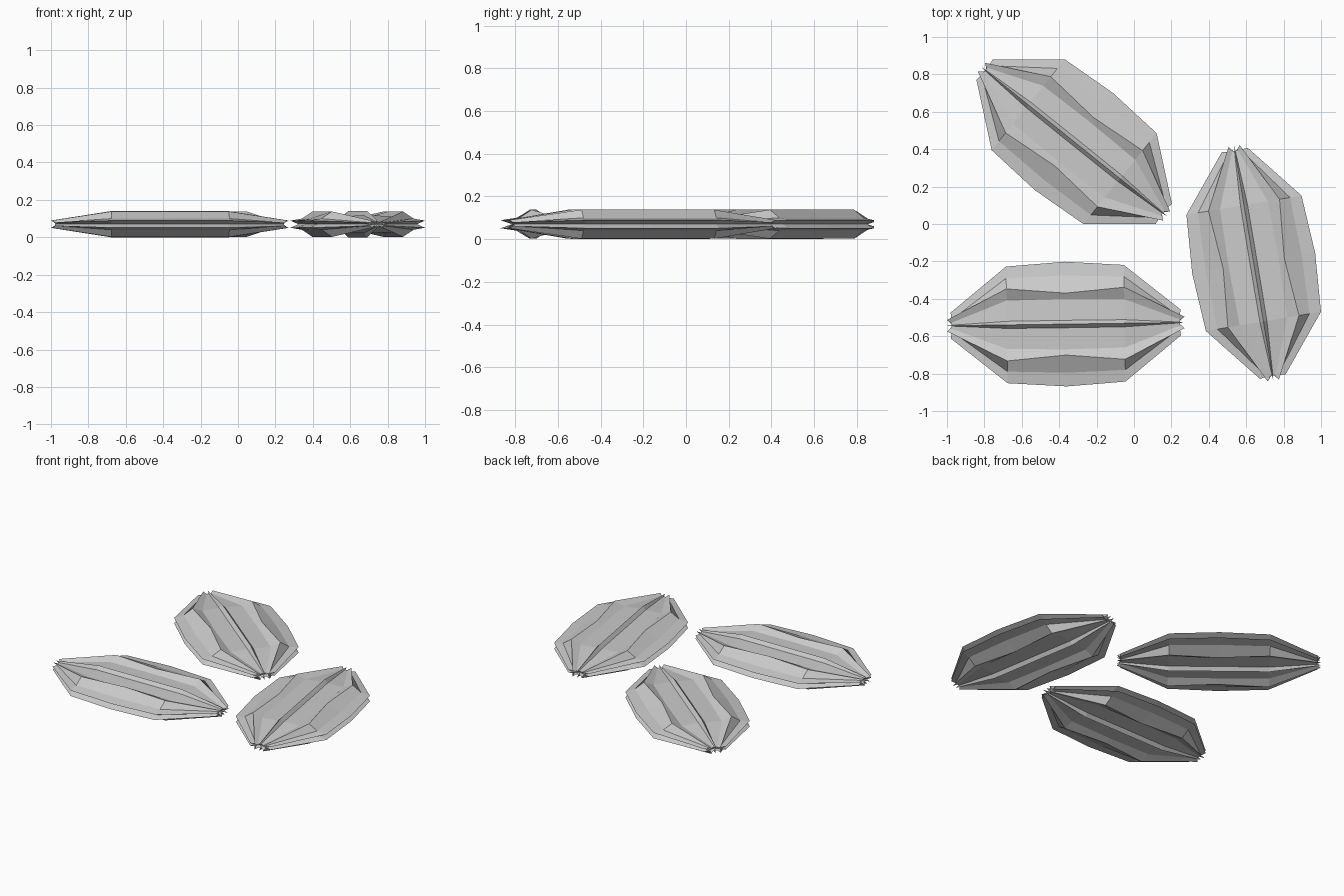
import bpy, bmesh
from math import radians
from mathutils import Matrix

if "Cube" in bpy.data.objects:
    bpy.data.objects.remove(bpy.data.objects["Cube"])

# One pale grey husk colour
husk = bpy.data.materials.new("pale_grey_husk")
husk.use_nodes = True
GREY = (0.6, 0.6, 0.6, 1)
husk.diffuse_color = GREY
husk.node_tree.nodes["Principled BSDF"].inputs["Base Color"].default_value = GREY

# Quarter cross-section from top ridge to side groove: (width, height, kind)
QUARTER = [
    (0, 0.07, "crest"), (0.02, 0.047, "groove"), (0.135, 0.043, "groove"),
    (0.18, 0.068, "ridge"), (0.26, 0.03, "groove"), (0.33, 0.019, "fin"),
    (0.28, 0, "groove"),
]
lower = [(y, -z, k) for y, z, k in QUARTER[-2::-1]]
right = QUARTER + lower
SECTION = right + [(-y, z, k) for y, z, k in right[-2:0:-1]]

# Stations along the pod, and width factors of each kind of line
MID = {"crest": 1, "groove": 1, "ridge": 0.92, "fin": 1.01}
QUART = {"crest": 1, "groove": 0.96, "ridge": 1.07, "fin": 0.945}
TIP = {"crest": 1, "groove": 0.12, "ridge": 0.17, "fin": 0.21}
TIP_REACH = {"crest": 0.635, "groove": 0.61, "ridge": 0.635, "fin": 0.615}


def ring(bm, side, station):
    verts = []
    for y, z, kind in SECTION:
        if station == "tip":
            x, width, height = TIP_REACH[kind], TIP[kind], 0.28
            if kind == "fin":
                height = 0.5
        elif station == "quarter":
            x, width, height = 0.315, QUART[kind], 1
        else:
            x, width, height = 0, MID[kind], 1
        verts.append(bm.verts.new((side * x, y * width, z * height)))
    return verts


def make_pod(name, x, y, angle):
    bm = bmesh.new()
    rings = [ring(bm, -1, "tip"), ring(bm, -1, "quarter"), ring(bm, 1, "mid"),
             ring(bm, 1, "quarter"), ring(bm, 1, "tip")]
    n = len(SECTION)
    # Ribbed skin
    for a, b in zip(rings, rings[1:]):
        for i in range(n):
            j = (i + 1) % n
            bm.faces.new((a[i], a[j], b[j], b[i]))
    # Sunken ends
    for side, loop in ((-1, rings[0]), (1, rings[-1])):
        pole = bm.verts.new((side * 0.6, 0, 0))
        for i in range(n):
            bm.faces.new((loop[i], loop[(i + 1) % n], pole))
    bmesh.ops.recalc_face_normals(bm, faces=bm.faces)
    mesh = bpy.data.meshes.new(name)
    bm.to_mesh(mesh)
    bm.free()
    mesh.materials.append(husk)
    pod = bpy.data.objects.new(name, mesh)
    pod.matrix_world = Matrix.Translation((x, y, 0.07)) @ Matrix.Rotation(radians(angle), 4, "Z")
    bpy.context.collection.objects.link(pod)


make_pod("front_pod", -0.365, -0.535, 0.8)
make_pod("left_pod", 0.64, -0.21, -80.5)
make_pod("back_pod", -0.32, 0.44, -38.8)
